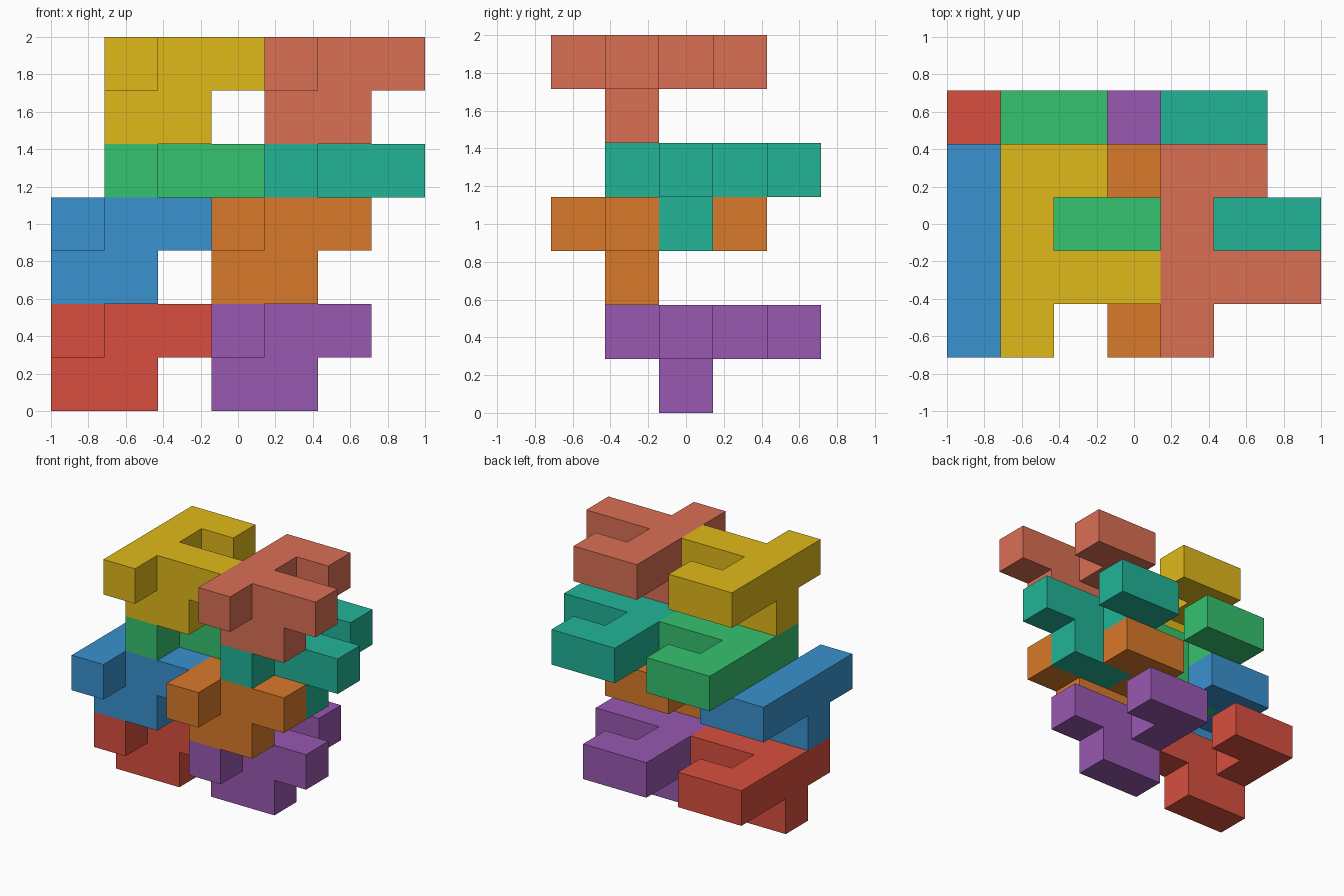
import bpy, bmesh
from mathutils import Vector

if "Cube" in bpy.data.objects:
    bpy.data.objects.remove(bpy.data.objects["Cube"])

U = 2 / 7  # edge of one unit cell

# One F-shaped piece: long bar, a two-cell arm, a one-cell arm, and a stem below
PIECE = [(0, y, 0) for y in range(4)] + [(1, 1, 0), (2, 1, 0), (1, 3, 0), (0, 1, -1), (1, 1, -1)]


def linear(hex_code):
    rgb = [int(hex_code[i:i + 2], 16) / 255 for i in (0, 2, 4)]
    return [c / 12.92 if c <= 0.04045 else ((c + 0.055) / 1.055) ** 2.4 for c in rgb] + [1]


def add_piece(name, offset, hex_code):
    """Outer skin of the piece's cells, with coplanar faces merged."""
    bm = bmesh.new()
    cells = set(PIECE)
    for cell in PIECE:
        centre = Vector(cell) + Vector(offset) + Vector((0.5, 0.5, 0.5))
        for axis in range(3):
            for sign in (-1, 1):
                n = Vector((0, 0, 0))
                n[axis] = sign
                if tuple(int(c + d) for c, d in zip(cell, n)) in cells:
                    continue
                a, b = Vector((0, 0, 0)), Vector((0, 0, 0))
                a[(axis + 1) % 3] = 0.5
                b[(axis + 2) % 3] = 0.5 * sign
                mid = centre + n / 2
                quad = [mid - a - b, mid + a - b, mid + a + b, mid - a + b]
                bm.faces.new([bm.verts.new((p - Vector((3.5, 2.5, 0))) * U) for p in quad])
    bmesh.ops.remove_doubles(bm, verts=bm.verts, dist=1e-4)
    bmesh.ops.dissolve_limit(bm, angle_limit=0.02, verts=bm.verts, edges=bm.edges)
    bmesh.ops.recalc_face_normals(bm, faces=bm.faces)
    mesh = bpy.data.meshes.new(name)
    bm.to_mesh(mesh)
    bm.free()
    mat = bpy.data.materials.new(name + "_colour")
    mat.diffuse_color = linear(hex_code)
    mat.use_nodes = True
    mat.node_tree.nodes["Principled BSDF"].inputs["Base Color"].default_value = mat.diffuse_color
    mesh.materials.append(mat)
    bpy.context.collection.objects.link(bpy.data.objects.new(name, mesh))


# Interlocking stack: offset is the cell of the bar's front end
for name, offset, colour in [
    ("red_piece", (0, 1, 1), "D84F3F"),
    ("purple_piece", (3, 1, 1), "9858B0"),
    ("blue_piece", (0, 0, 3), "3A91D0"),
    ("orange_piece", (3, 0, 3), "D97A2A"),
    ("green_piece", (1, 1, 4), "36C270"),
    ("teal_piece", (4, 1, 4), "22B497"),
    ("yellow_piece", (1, 0, 6), "E0B91A"),
    ("salmon_piece", (4, 0, 6), "DA6F54"),
]:
    add_piece(name, offset, colour)
